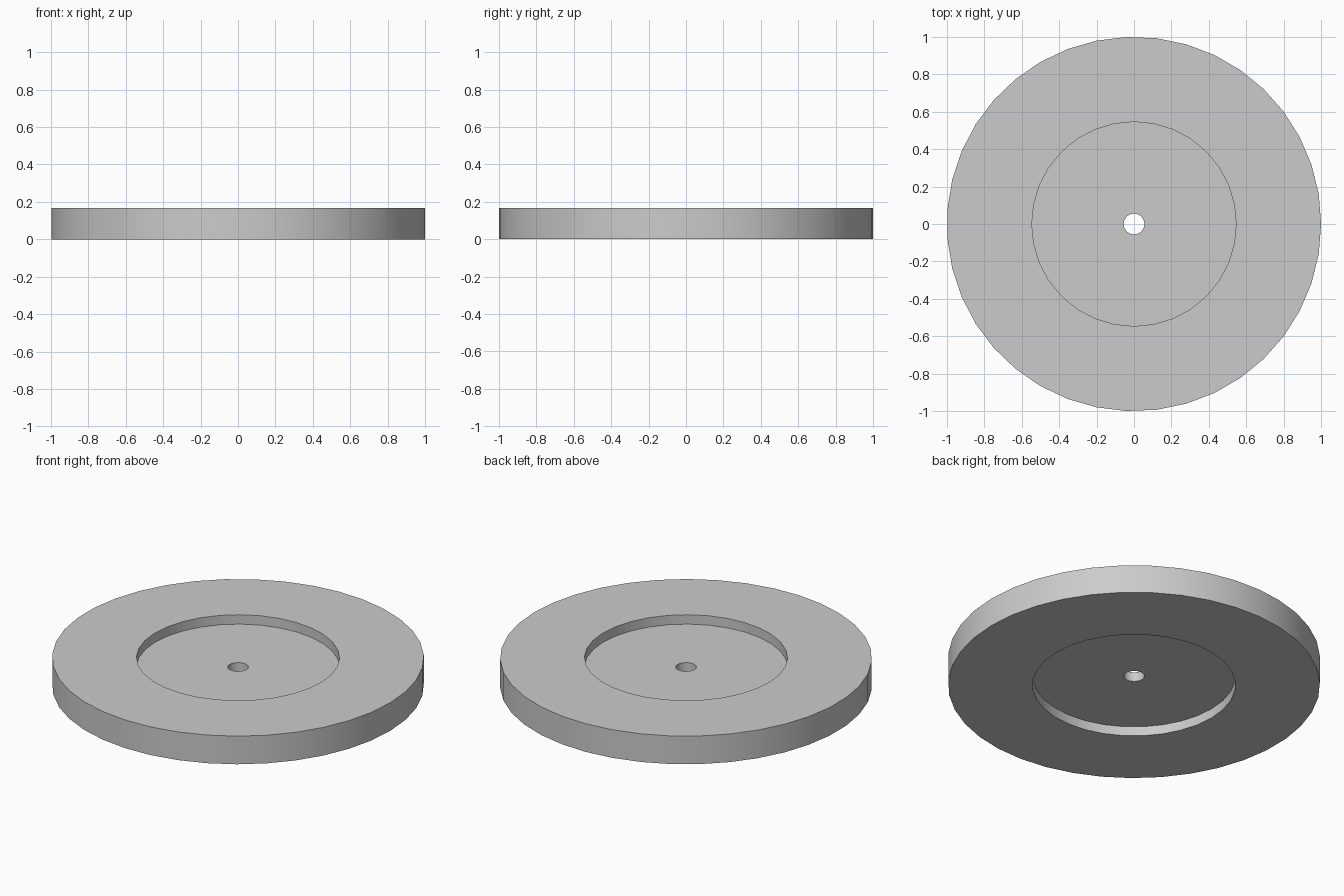
import bpy
import bmesh
from math import cos, sin, pi

cube = bpy.data.objects.get("Cube")
if cube:
    bpy.data.objects.remove(cube, do_unlink=True)

# Wheel dimensions
HEIGHT = 0.167
WEB_LOW, WEB_HIGH = HEIGHT / 3, HEIGHT * 2 / 3
OUTER, RECESS, BORE = (1.0, 39), (0.546, 32), (0.056, 16)  # radius, sides

# Material
grey = bpy.data.materials.new("light grey")
grey.use_nodes = True
colour = (0.6, 0.6, 0.6, 1)
grey.diffuse_color = colour
grey.node_tree.nodes["Principled BSDF"].inputs["Base Color"].default_value = colour

bm = bmesh.new()


def ring(size, z):
    """A closed loop of edges at height z."""
    radius, sides = size
    verts = [bm.verts.new((radius * cos(2 * pi * i / sides),
                           radius * sin(2 * pi * i / sides), z))
             for i in range(sides)]
    edges = [bm.edges.new((verts[i - 1], verts[i])) for i in range(sides)]
    return verts, edges


def wall(size, low, high):
    """An upright round wall; returns its lower and upper edge loops."""
    (a, low_edges), (b, high_edges) = ring(size, low), ring(size, high)
    for i in range(len(a)):
        bm.faces.new((a[i - 1], a[i], b[i], b[i - 1]))
    return low_edges, high_edges


def annulus(outer, inner):
    """A flat face between two loops at the same height."""
    bmesh.ops.triangle_fill(bm, use_beauty=True, edges=outer + inner,
                            normal=(0, 0, 1))


# Rim, the recess on each side, and the bore through the web
rim_low, rim_high = wall(OUTER, 0, HEIGHT)
under_low, under_high = wall(RECESS, 0, WEB_LOW)
upper_low, upper_high = wall(RECESS, WEB_HIGH, HEIGHT)
bore_low, bore_high = wall(BORE, WEB_LOW, WEB_HIGH)

annulus(rim_high, upper_high)
annulus(upper_low, bore_high)
annulus(under_high, bore_low)
annulus(rim_low, under_low)
bmesh.ops.recalc_face_normals(bm, faces=bm.faces[:])

mesh = bpy.data.meshes.new("recessed_disc")
bm.to_mesh(mesh)
bm.free()
mesh.materials.append(grey)
disc = bpy.data.objects.new("recessed_disc", mesh)
bpy.context.collection.objects.link(disc)

# Smooth round walls with sharp rims
bpy.ops.object.select_all(action="DESELECT")
disc.select_set(True)
bpy.context.view_layer.objects.active = disc
bpy.ops.object.shade_smooth_by_angle(angle=pi / 6)
